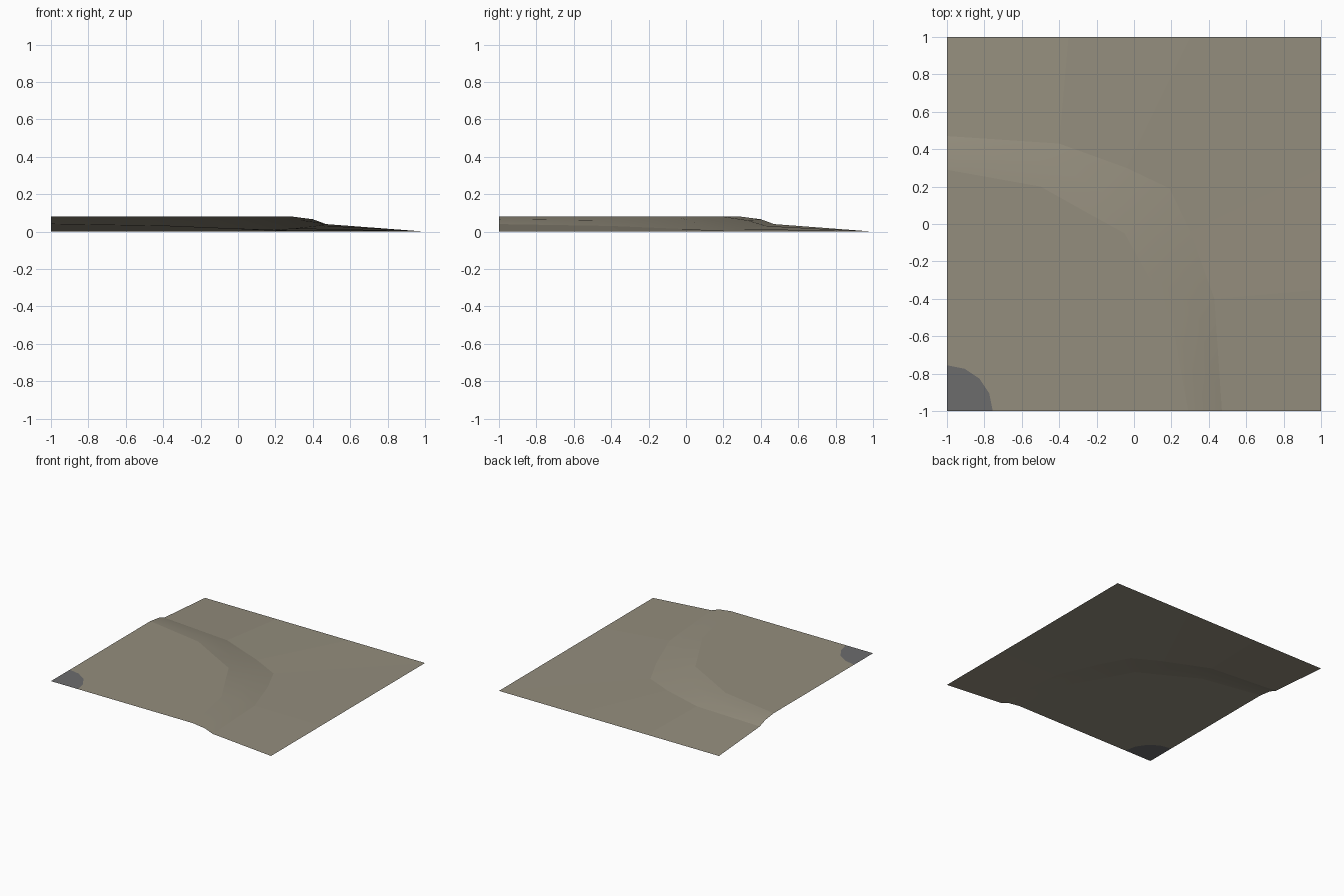
import bpy, bmesh, math

if "Cube" in bpy.data.objects:
    bpy.data.objects.remove(bpy.data.objects["Cube"])


def material(name, rgb):
    m = bpy.data.materials.new(name)
    m.diffuse_color = (*rgb, 1)
    m.use_nodes = True
    m.node_tree.nodes["Principled BSDF"].inputs["Base Color"].default_value = m.diffuse_color
    return m


def finish(bm, name, mat):
    me = bpy.data.meshes.new(name)
    bm.to_mesh(me)
    bm.free()
    ob = bpy.data.objects.new(name, me)
    bpy.context.collection.objects.link(ob)
    me.materials.append(mat)
    return ob


earth = material("earth", (0.295, 0.268, 0.205))
stone = material("grey stone", (0.15, 0.15, 0.152))

TOP = 0.08
R = 0.245
arc = [(-1 + R * math.cos(i * math.pi / 8), -1 + R * math.sin(i * math.pi / 8), TOP)
       for i in range(5)]

# Slope cross-sections from the left edge to the diagonal: rim, shoulder, foot, outer edge
half = [
    [(-1, .29, TOP), (-1, .40, .066), (-1, .47, .04), (-1, 1, 0)],
    [(-.5, .20, TOP), (-.45, .33, .060), (-.40, .43, .030), (-.35, 1, 0)],
    [(-.25, .06, TOP), (-.16, .17, .053), (-.04, .30, .015), (.3, 1, 0)],
    [(-.05, -.05, TOP), (.05, .05, .048), (.19, .19, .007), (1, 1, 0)],
]
# Mirror across the diagonal for the other side
stations = half + [[(y, x, z) for x, y, z in s] for s in reversed(half[:-1])]

# Terrain: flat plateau, curved bank and low ground
bm = bmesh.new()
rows = [[bm.verts.new(p) for p in s] for s in stations]
for a, b in zip(rows, rows[1:]):
    for k in range(3):
        f = bm.faces.new((a[k], b[k], b[k + 1], a[k + 1]))
        f.smooth = k < 2
rim = [r[0] for r in rows]
bm.faces.new([*rim[::-1], *[bm.verts.new(p) for p in reversed(arc)]])
plateau = [f for f in bm.faces if len(f.verts) > 4]
bmesh.ops.triangulate(bm, faces=plateau)
finish(bm, "terrain", earth)

# Quarter-round stone patch in the corner
bm = bmesh.new()
bm.faces.new([bm.verts.new(p) for p in [(-1, -1, TOP)] + arc])
finish(bm, "stone_patch", stone)
